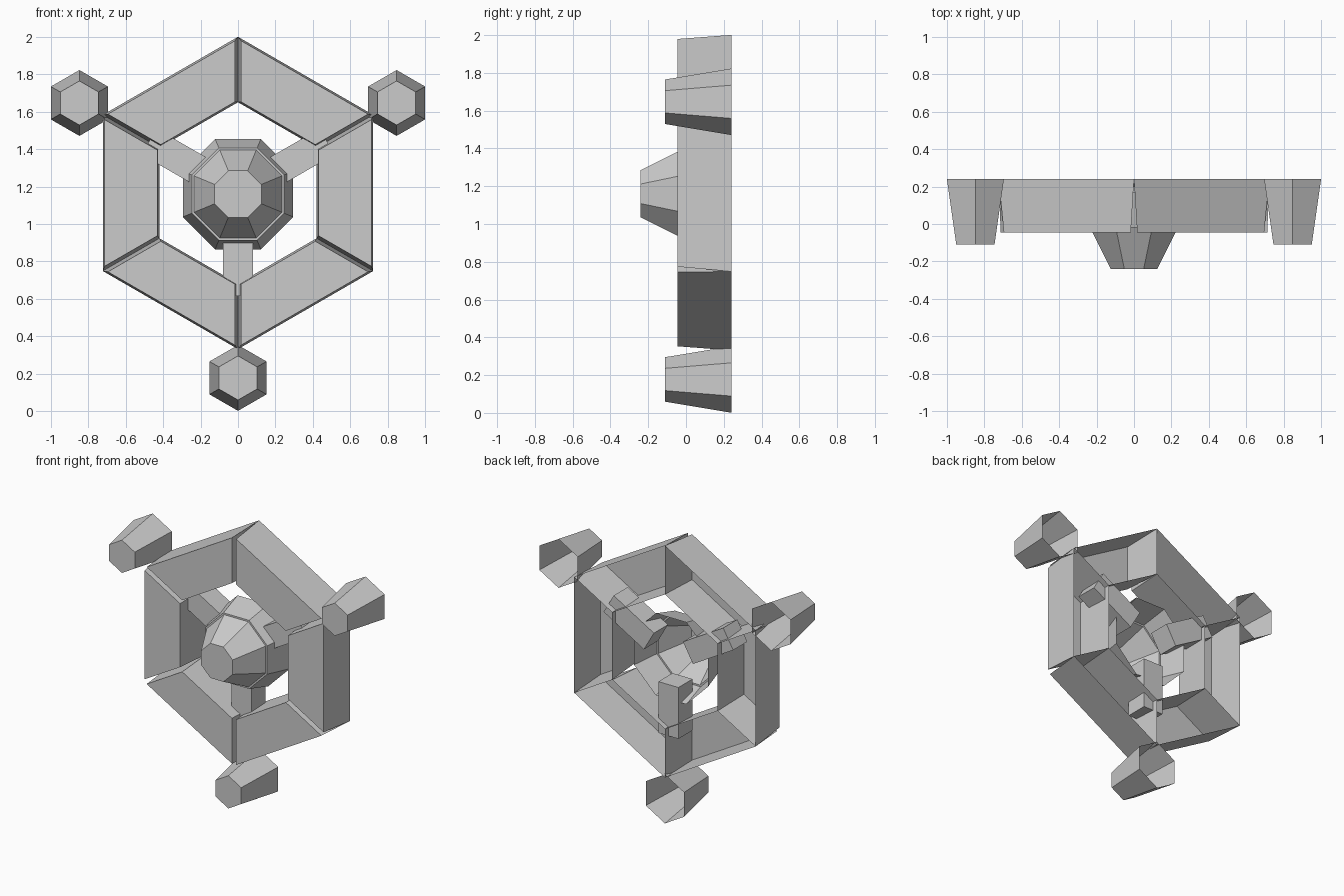
import bpy, bmesh
from math import cos, sin, tan, pi, radians

if "Cube" in bpy.data.objects:
    bpy.data.objects.remove(bpy.data.objects["Cube"])

CZ = 1.166  # height of the emblem centre


def shell(name, loops, cap_end=False):
    """Bridge matching point loops; the first is capped, the last is open unless cap_end."""
    bm = bmesh.new()
    rings = [[bm.verts.new(p) for p in loop] for loop in loops]
    n = len(rings[0])
    bm.faces.new(rings[0])
    for a, b in zip(rings, rings[1:]):
        for i in range(n):
            j = (i + 1) % n
            bm.faces.new((a[i], b[i], b[j], a[j]))
    if cap_end:
        bm.faces.new(rings[-1][::-1])
    me = bpy.data.meshes.new(name)
    bm.to_mesh(me)
    bm.free()
    ob = bpy.data.objects.new(name, me)
    bpy.context.collection.objects.link(ob)
    return ob


def polygon(n, r, x, y, z, start):
    return [(x + r * cos(start + 2 * pi * i / n), y, z + r * sin(start + 2 * pi * i / n))
            for i in range(n)]


def polar(angle, radial, side, y):
    """Point at a radial distance along an angle, shifted sideways, in the front plane."""
    return (radial * cos(angle) - side * sin(angle), y,
            CZ + radial * sin(angle) + side * cos(angle))


def trapezoid(angle, inner, outer, gap, y):
    hi = inner * tan(pi / 6) - gap / cos(pi / 6)
    ho = outer * tan(pi / 6) - gap / cos(pi / 6)
    return [polar(angle, inner, -hi, y), polar(angle, outer, -ho, y),
            polar(angle, outer, ho, y), polar(angle, inner, hi, y)]


# Hexagonal ring: six hollow tapered segments, open at the back
for k in range(6):
    a = k * pi / 3
    shell(f"ring_segment_{k + 1}", [trapezoid(a, 0.43, 0.713, 0.017, -0.045),
                                    trapezoid(a, 0.42, 0.723, 0.0, 0.24)])

# Hollow hexagonal studs at three ring corners
for k, (x, z) in enumerate([(0.848, 1.647), (-0.848, 1.647), (0, 0.177)]):
    shell(f"corner_stud_{k + 1}", [polygon(6, 0.118, x, -0.11, z, pi / 6),
                                   polygon(6, 0.176, x, 0.24, z, pi / 6)])

# Stepped octagonal hub, open at the back
hub = [(0.125, -0.24), (0.235, -0.02), (0.247, -0.02), (0.295, 0.17)]
shell("hub", [polygon(8, ap / cos(pi / 8), 0, y, 1.16, pi / 8) for ap, y in hub])

# Three spokes joining the hub to the ring corners
for k, deg in enumerate((30, 150, 270)):
    a = radians(deg)
    ends = [[polar(a, r, s, y) for s, y in
             ((-0.08, 0.04), (0.08, 0.04), (0.08, 0.2), (-0.08, 0.2))] for r in (0.18, 0.55)]
    shell(f"spoke_{k + 1}", ends, cap_end=True)
